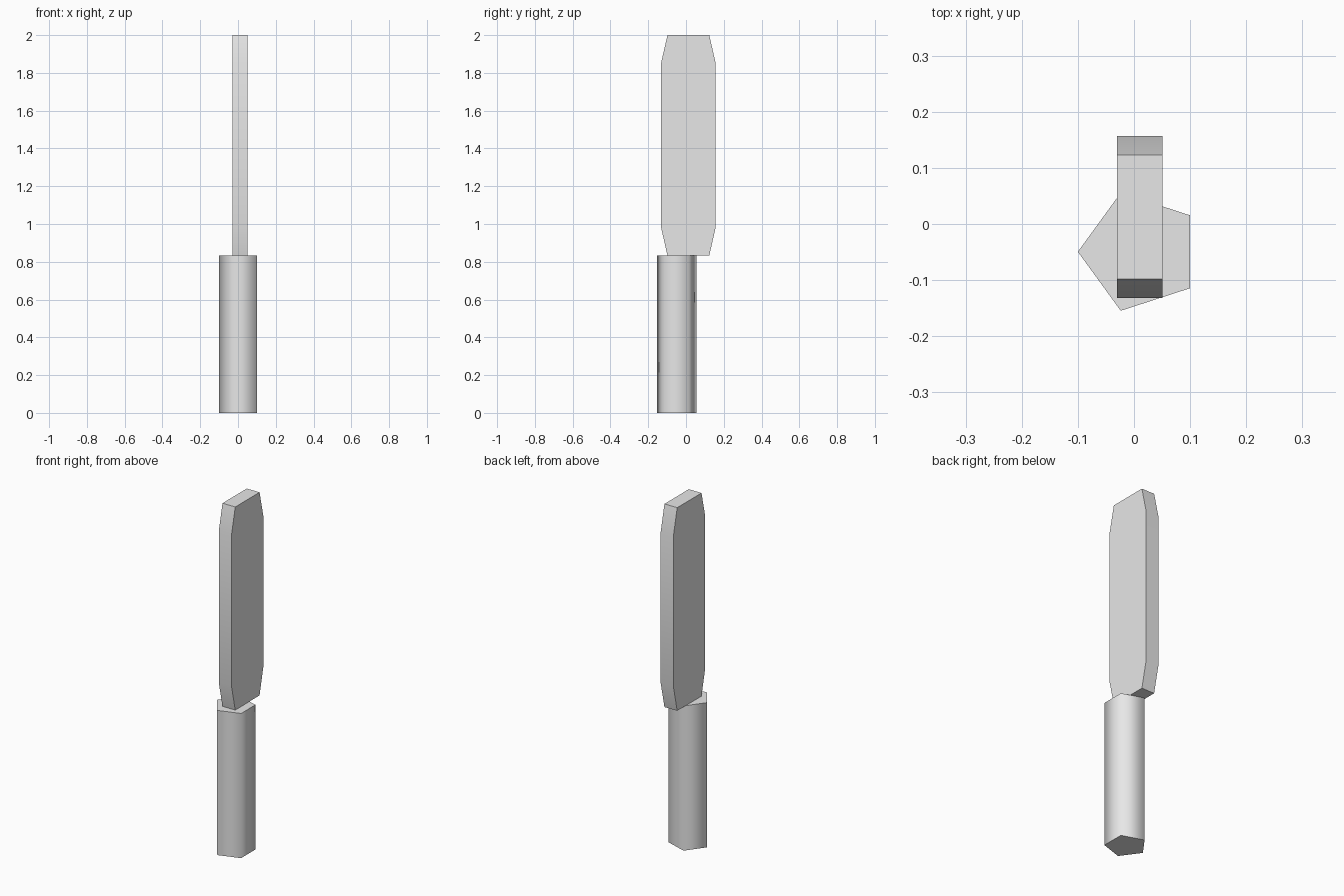
import bpy, math

if "Cube" in bpy.data.objects:
    bpy.data.objects.remove(bpy.data.objects["Cube"])

mat = bpy.data.materials.new("light grey")
mat.diffuse_color = (0.8, 0.8, 0.8, 1)
mat.use_nodes = True
mat.node_tree.nodes["Principled BSDF"].inputs["Base Color"].default_value = mat.diffuse_color


def prism(name, base, offset, smooth_angle):
    """Extrude a closed polygon along an offset vector."""
    n = len(base)
    top = [tuple(a + b for a, b in zip(p, offset)) for p in base]
    faces = [tuple(reversed(range(n))), tuple(range(n, 2 * n))]
    faces += [(i, (i + 1) % n, (i + 1) % n + n, i + n) for i in range(n)]
    mesh = bpy.data.meshes.new(name)
    mesh.from_pydata(list(base) + top, [], faces)
    mesh.materials.append(mat)
    obj = bpy.data.objects.new(name, mesh)
    bpy.context.collection.objects.link(obj)
    bpy.ops.object.select_all(action='DESELECT')
    obj.select_set(True)
    bpy.context.view_layer.objects.active = obj
    bpy.ops.object.shade_smooth_by_angle(angle=math.radians(smooth_angle))
    return obj


# Handle: five-sided grip with softly shaded sides
r, cx, cy = 0.1105, 0.0105, -0.0495
angles = [math.radians(36 + 72 * i) for i in range(5)]
prism("handle", [(cx + r * math.cos(a), cy + r * math.sin(a), 0) for a in angles],
      (0, 0, 0.832), 80)

# Blade: flat slab with tapered ends
x0 = -0.03
outline = [(-0.098, 0.832), (0.123, 0.832), (0.157, 0.982), (0.157, 1.852),
           (0.123, 2.0), (-0.098, 2.0), (-0.132, 1.852), (-0.132, 0.982)]
prism("blade", [(x0, y, z) for y, z in outline], (0.081, 0, 0), 30)
